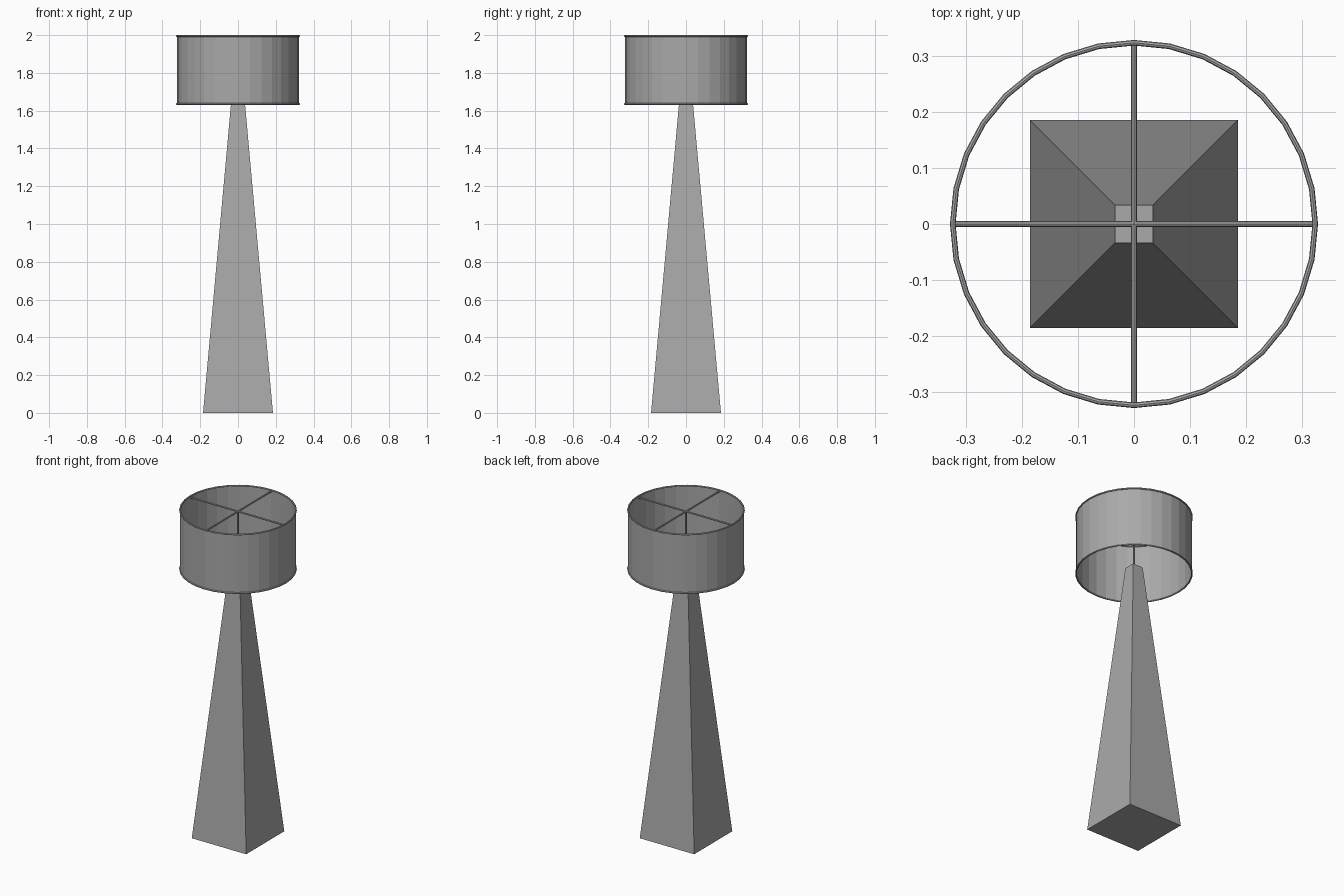
import bpy
from math import pi
from mathutils import Vector

cube = bpy.data.objects.get("Cube")
if cube:
    bpy.data.objects.remove(cube, do_unlink=True)

SIDES = 32
RADIUS = 0.323      # shade radius
WIRE = 0.005        # radius of rings and rods
TOP, BOTTOM = 2.0 - WIRE, 1.63 + WIRE
BASE_TOP = 1.67

grey = bpy.data.materials.new("lamp_grey")
grey.use_nodes = True
colour = (0.4, 0.4, 0.4, 1)
grey.diffuse_color = colour
grey.node_tree.nodes["Principled BSDF"].inputs["Base Color"].default_value = colour


def finish(name):
    obj = bpy.context.object
    obj.name = name
    obj.data.materials.append(grey)
    return obj


def ring(name, z):
    bpy.ops.mesh.primitive_torus_add(major_segments=SIDES, minor_segments=8,
                                     major_radius=RADIUS, minor_radius=WIRE,
                                     location=(0, 0, z))
    finish(name)


def rod(name, start, end):
    a, b = Vector(start), Vector(end)
    turn = (b - a).to_track_quat("Z", "Y").to_euler()
    bpy.ops.mesh.primitive_cylinder_add(vertices=8, radius=WIRE, depth=(b - a).length,
                                        location=(a + b) / 2, rotation=turn)
    finish(name)


# Tapered square base
bpy.ops.mesh.primitive_cone_add(vertices=4, radius1=0.185 * 2 ** 0.5,
                                radius2=0.034 * 2 ** 0.5, depth=BASE_TOP,
                                location=(0, 0, BASE_TOP / 2), rotation=(0, 0, pi / 4))
finish("tapered_base")

# Open drum shade with a wire ring at each rim
bpy.ops.mesh.primitive_cylinder_add(vertices=SIDES, radius=RADIUS, depth=TOP - BOTTOM,
                                    end_fill_type="NOTHING",
                                    location=(0, 0, (TOP + BOTTOM) / 2))
finish("shade")
ring("top_ring", TOP)
ring("bottom_ring", BOTTOM)

# Cross-shaped holder on a thin stem
spoke_z = TOP - 0.008
rod("spoke_x", (-RADIUS, 0, spoke_z), (RADIUS, 0, spoke_z))
rod("spoke_y", (0, -RADIUS, spoke_z), (0, RADIUS, spoke_z))
rod("stem", (0, 0, BASE_TOP - 0.01), (0, 0, spoke_z))
